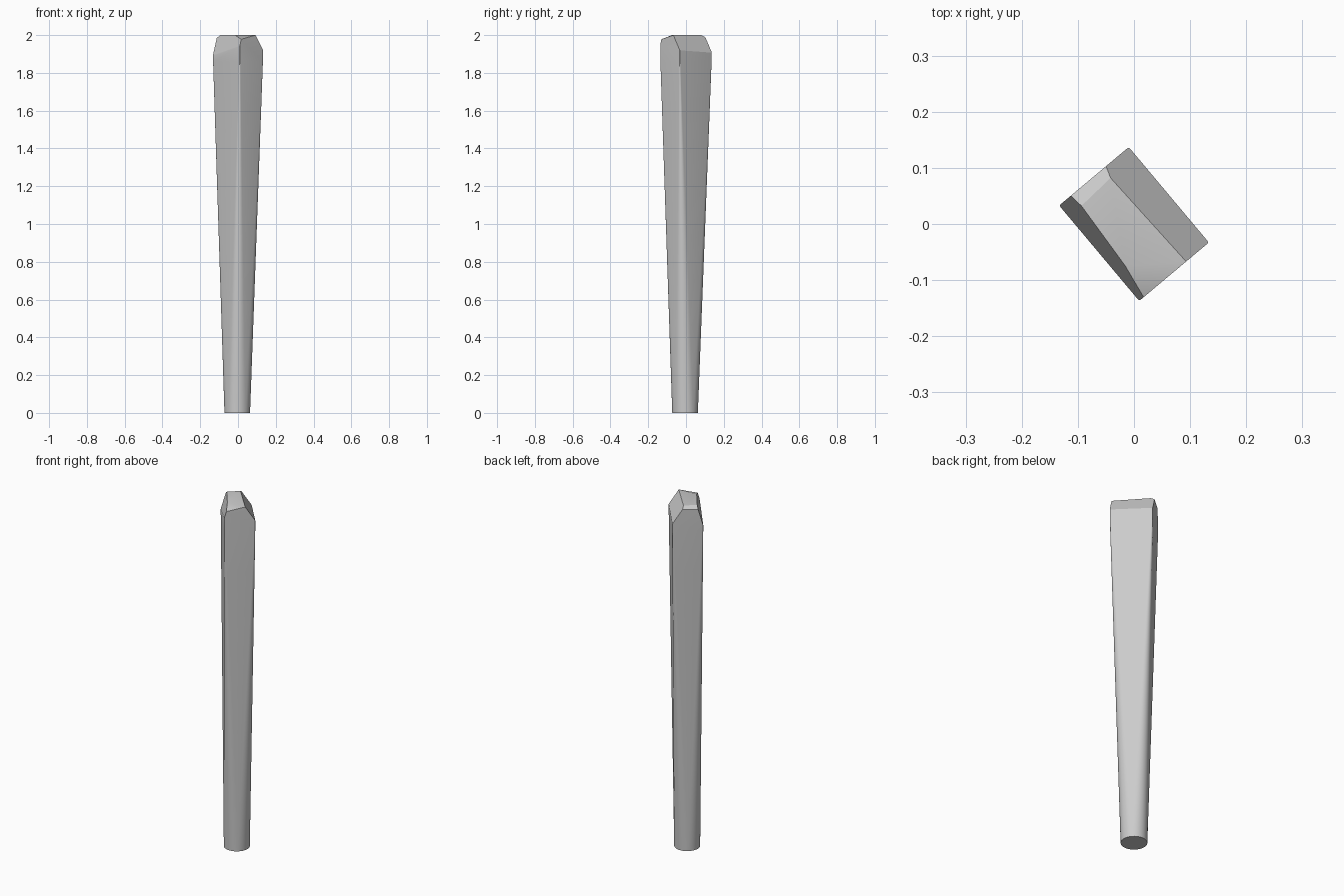
import bpy, bmesh, math
from mathutils import Vector, Matrix

cube = bpy.data.objects.get("Cube")
if cube:
    bpy.data.objects.remove(cube, do_unlink=True)

grey = bpy.data.materials.new("plain_grey")
grey.use_nodes = True
colour = (0.6, 0.6, 0.6, 1)
grey.diffuse_color = colour
grey.node_tree.nodes["Principled BSDF"].inputs["Base Color"].default_value = colour

HALF_U, HALF_V, FOOT_R = 0.081, 0.111, 0.068
SHOULDER, ARC = 1.86, 8
turn = Matrix.Rotation(math.radians(40), 3, "Z")


def ring(bm, t, z):
    """Rounded rectangle blending from a circle (t=0) to sharp corners (t=1)."""
    r = FOOT_R * (1 - t) + 0.004 * t
    shift = Vector((-0.004, -0.005, 0)) * (1 - t)
    verts = []
    for q, (su, sv) in enumerate([(1, 1), (-1, 1), (-1, -1), (1, -1)]):
        cu, cv = su * (HALF_U - 0.004) * t, sv * (HALF_V - 0.004) * t
        for i in range(ARC + 1):
            a = math.pi / 2 * (q + i / ARC)
            # neighbouring arcs share their end point at the foot, so keep a sliver
            p = Vector((cu + r * math.cos(a), cv + r * math.sin(a), 0))
            verts.append(bm.verts.new(turn @ p + shift + Vector((0, 0, z))))
    return verts


# Tapered shaft, round at the foot and rectangular at the top
bm = bmesh.new()
levels = [(i / 8, SHOULDER * i / 8) for i in range(9)] + [(1, 2.05)]
rings = [ring(bm, t, z) for t, z in levels]
for low, high in zip(rings, rings[1:]):
    for i in range(len(low)):
        j = (i + 1) % len(low)
        bm.faces.new((low[i], low[j], high[j], high[i]))
bm.faces.new(rings[0][::-1])
bm.faces.new(rings[-1])
bmesh.ops.remove_doubles(bm, verts=bm.verts, dist=0.00005)

# Flat crown, two long chamfers and two gentle end facets
cuts = [
    ((0, 0, 2), (0.1, 0, 2), (0, 0.1, 2)),
    ((-0.01, 0.135, 1.91), (0.133, -0.033, 1.92), (0.093, -0.067, 2.0)),
    ((-0.135, 0.03, 1.88), (-0.112, 0.05, 1.985), (0.017, -0.13, 1.978)),
    ((-0.112, 0.05, 1.985), (-0.035, 0.112, 1.99), (-0.07, 0.055, 2.0)),
    ((0.017, -0.13, 1.978), (0.093, -0.067, 2.0), (0.05, -0.07, 2.0)),
]
for a, b, c in cuts:
    a, b, c = Vector(a), Vector(b), Vector(c)
    n = (b - a).cross(c - a).normalized()
    if n.z < 0:
        n.negate()
    geom = bm.verts[:] + bm.edges[:] + bm.faces[:]
    bmesh.ops.bisect_plane(bm, geom=geom, dist=1e-6, plane_co=a, plane_no=n, clear_outer=True)
    rim = [e for e in bm.edges if e.is_boundary]
    bmesh.ops.holes_fill(bm, edges=rim, sides=0)
bmesh.ops.recalc_face_normals(bm, faces=bm.faces)

mesh = bpy.data.meshes.new("tapered_leg")
bm.to_mesh(mesh)
bm.free()
mesh.materials.append(grey)
leg = bpy.data.objects.new("tapered_leg", mesh)
bpy.context.collection.objects.link(leg)
bpy.context.view_layer.objects.active = leg
leg.select_set(True)
bpy.ops.object.shade_smooth_by_angle(angle=math.radians(30))
